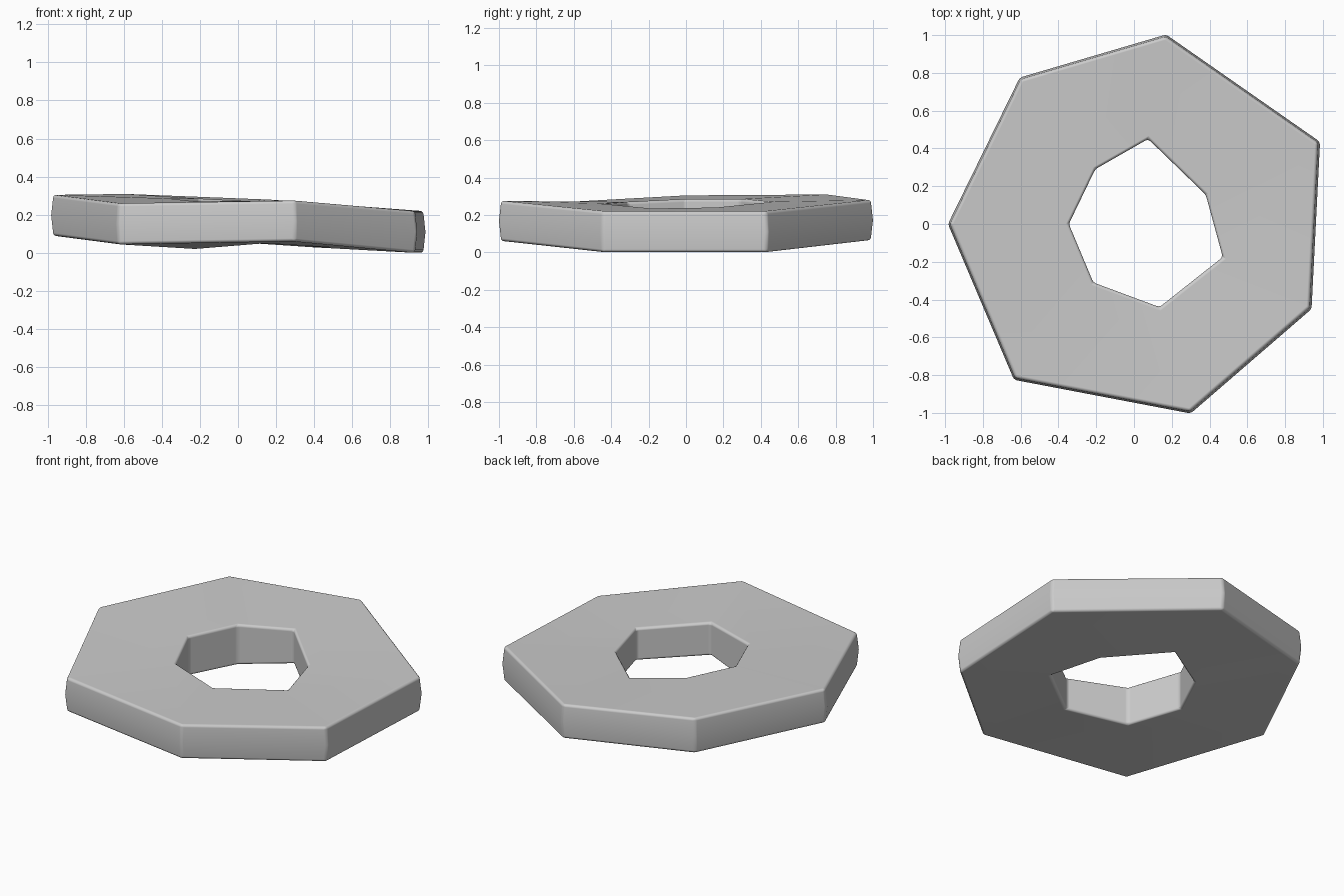
import bpy
import bmesh

# Remove the default cube only
default_cube = bpy.data.objects.get("Cube")
if default_cube:
    bpy.data.objects.remove(default_cube, do_unlink=True)

# Seven corners of the warped ring: x, y, bottom height, top height
OUTER = [(-.985, 0, .09, .305), (-.635, -.825, .045, .26), (.3, -1.003, .06, .275),
         (.94, -.45, 0, .22), (.985, .435, 0, .22), (.17, 1.003, .065, .28),
         (-.605, .775, .09, .31)]
INNER = [(-.345, 0, .035, .285), (-.215, -.31, .02, .27), (.135, -.44, .05, .26),
         (.47, -.175, .03, .235), (.38, .155, .03, .24), (.075, .45, .05, .27),
         (-.205, .29, .03, .285)]
WALL_TAPER = .988   # the outer wall bulges slightly at mid height


def corner_section(bm, outer, inner):
    """Closed cross-section of the ring at one corner."""
    ox, oy, o_bottom, o_top = outer
    ix, iy, i_bottom, i_top = inner
    tx, ty = ox * WALL_TAPER, oy * WALL_TAPER
    middle = (o_bottom + o_top) / 2
    points = [(ix, iy, i_bottom), (ix, iy, i_top), (tx, ty, o_top),
              (ox, oy, middle), (tx, ty, o_bottom)]
    return [bm.verts.new(point) for point in points]


def bridge(bm, first, second):
    """Join two neighbouring cross-sections with quads."""
    count = len(first)
    for i in range(count):
        j = (i + 1) % count
        bm.faces.new((first[i], first[j], second[j], second[i]))


# Ring body
bm = bmesh.new()
sections = [corner_section(bm, o, i) for o, i in zip(OUTER, INNER)]
for index, section in enumerate(sections):
    bridge(bm, section, sections[(index + 1) % len(sections)])
bmesh.ops.recalc_face_normals(bm, faces=bm.faces)
for face in bm.faces:
    face.smooth = True
mesh = bpy.data.meshes.new("heptagonal_ring")
bm.to_mesh(mesh)
bm.free()
ring = bpy.data.objects.new("heptagonal_ring", mesh)
bpy.context.collection.objects.link(ring)

# Softly worn edges
bevel = ring.modifiers.new("soft_edges", "BEVEL")
bevel.width = .016
bevel.segments = 3
bevel.limit_method = "ANGLE"
bevel.angle_limit = .5
bevel.harden_normals = True

# Plain grey finish
grey = bpy.data.materials.new("plain_grey")
grey.use_nodes = True
colour = (.6, .6, .6, 1)
grey.diffuse_color = colour
grey.node_tree.nodes["Principled BSDF"].inputs["Base Color"].default_value = colour
mesh.materials.append(grey)
